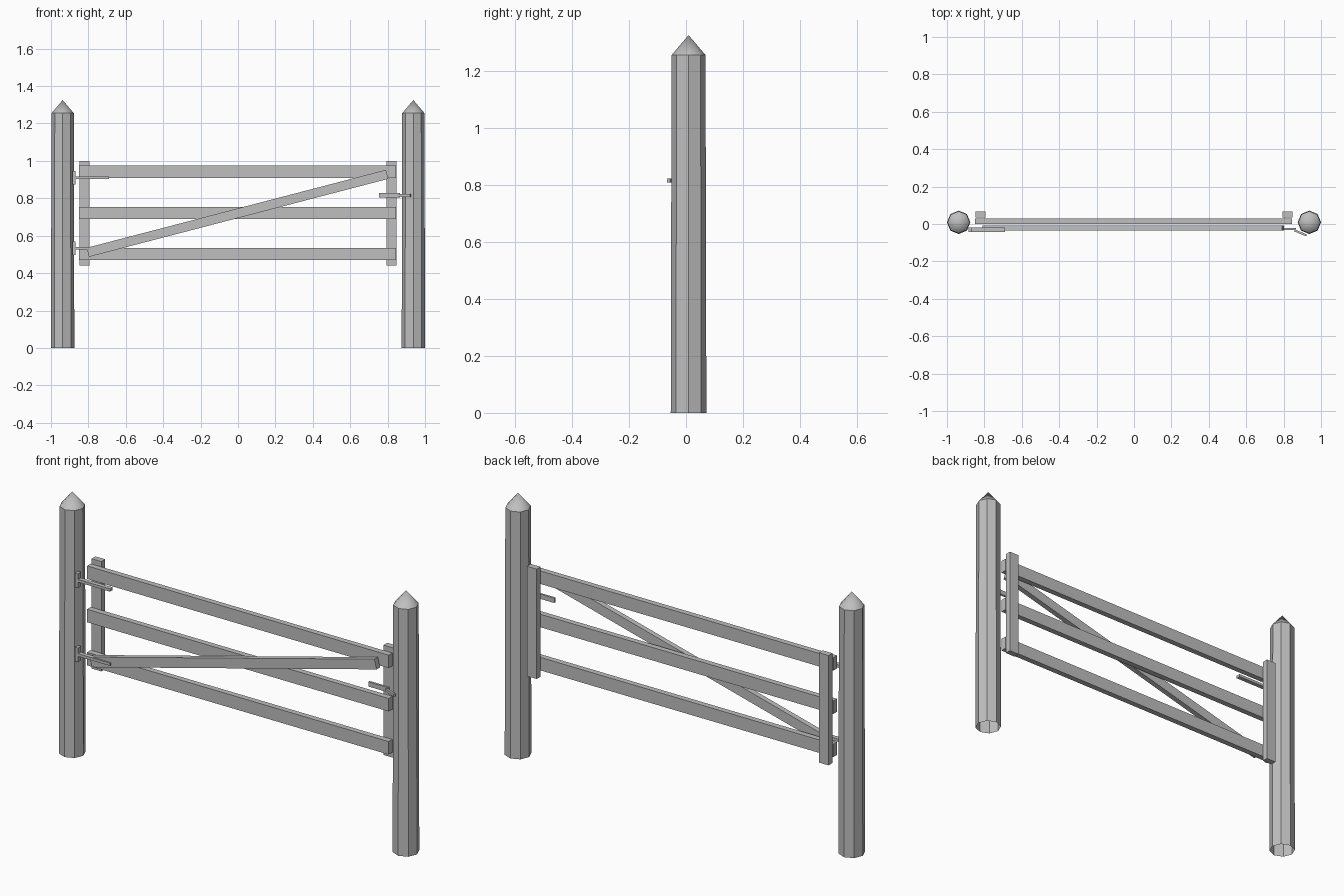
import bpy
import bmesh
from math import atan2, cos, sin, pi
from mathutils import Matrix, Vector

cube = bpy.data.objects.get("Cube")
if cube:
    bpy.data.objects.remove(cube, do_unlink=True)

grey = bpy.data.materials.new("plain_grey")
grey.use_nodes = True
COLOUR = (0.52, 0.52, 0.52, 1)
grey.diffuse_color = COLOUR
grey.node_tree.nodes["Principled BSDF"].inputs["Base Color"].default_value = COLOUR


def finish(name, bm):
    mesh = bpy.data.meshes.new(name)
    bm.to_mesh(mesh)
    bm.free()
    mesh.materials.append(grey)
    ob = bpy.data.objects.new(name, mesh)
    bpy.context.collection.objects.link(ob)
    return ob


def box(name, x, y, z):
    """Box from (min, max) pairs."""
    bm = bmesh.new()
    size = [b - a for a, b in (x, y, z)]
    mid = Vector([(a + b) / 2 for a, b in (x, y, z)])
    bmesh.ops.create_cube(bm, size=1, matrix=Matrix.Diagonal((*size, 1)))
    ob = finish(name, bm)
    ob.location = mid
    return ob


def bar(name, start, end, depth, height):
    """Bar running between two points."""
    a, b = Vector(start), Vector(end)
    ob = box(name, (0, (b - a).length), (0, depth), (0, height))
    ob.location = (a + b) / 2
    d = b - a
    ob.rotation_euler = (0, -atan2(d.z, d.xy.length), atan2(d.y, d.x))
    return ob


def post(name, x, sides=8):
    """Open-bottomed octagonal post with a smooth pointed cap."""
    bm = bmesh.new()
    rings = []
    for r, z in ((0.0625, 0), (0.0595, 1.255)):
        rings.append([bm.verts.new((r * cos(2 * pi * i / sides),
                                    r * sin(2 * pi * i / sides), z))
                      for i in range(sides)])
    tip = bm.verts.new((0, 0, 1.325))
    low, high = rings
    for i in range(sides):
        j = (i + 1) % sides
        bm.faces.new((low[i], low[j], high[j], high[i]))
        bm.faces.new((high[i], high[j], tip)).smooth = True
    for e in bm.edges:
        if all(v in high for v in e.verts):
            e.smooth = False
    ob = finish(name, bm)
    ob.location = (x, 0.009, 0)


# Posts and the upright boards behind the rails
for side, sx in (("right", -1), ("left", 1)):
    post(side + "_post", sx * 0.9375)
    xs = sorted((sx * 0.847, sx * 0.793))
    box(side + "_upright", xs, (0.035, 0.066), (0.44, 0.998))

# Horizontal rails
for name, z in (("lower", 0.502), ("middle", 0.721), ("upper", 0.941)):
    box(name + "_rail", (-0.849, 0.846), (0.001, 0.03), (z - 0.033, z + 0.033))

# Diagonal brace on the front
bar("diagonal_brace", (-0.803, -0.021, 0.511), (0.797, -0.021, 0.928), 0.027, 0.05)

# Hinges
for name, z in (("lower", 0.532), ("upper", 0.909)):
    box(name + "_hinge_plate", (-0.886, -0.869), (-0.043, -0.018), (z - 0.036, z + 0.036))
    box(name + "_hinge_strap", (-0.872, -0.69), (-0.042, -0.02), (z - 0.007, z + 0.007))

# Latch with an angled handle
box("latch_bar", (0.755, 0.865), (-0.032, -0.021), (0.803, 0.827))
bar("latch_handle", (0.858, -0.034, 0.815), (0.922, -0.061, 0.815), 0.011, 0.014)
